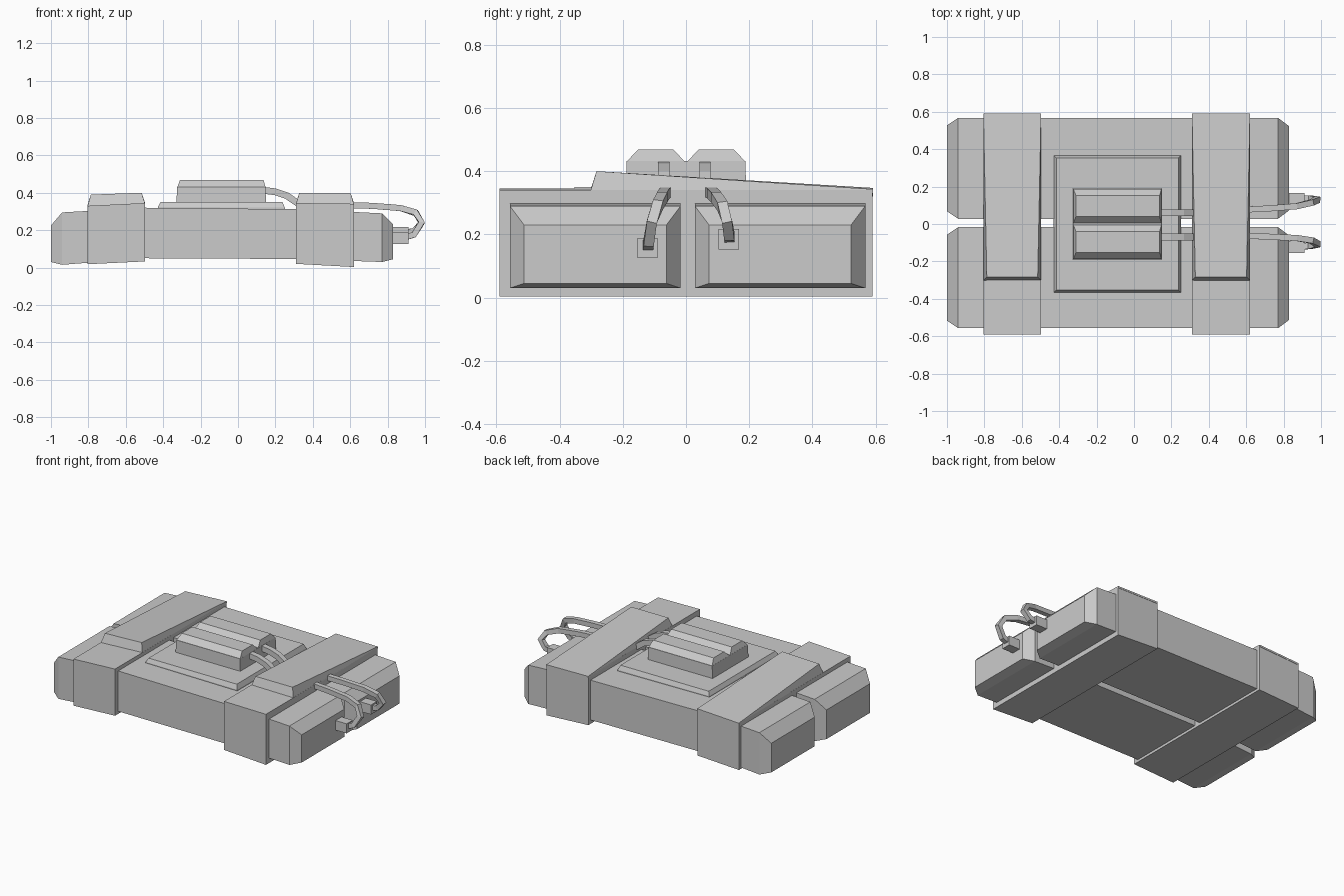
import bpy, bmesh
from mathutils import Vector

if "Cube" in bpy.data.objects:
    bpy.data.objects.remove(bpy.data.objects["Cube"])


def loft(name, rings):
    """Skin a list of equal-length point rings and cap both ends."""
    bm = bmesh.new()
    vs = [[bm.verts.new(p) for p in r] for r in rings]
    n = len(rings[0])
    for a, b in zip(vs, vs[1:]):
        for i in range(n):
            j = (i + 1) % n
            bm.faces.new((a[i], a[j], b[j], b[i]))
    bm.faces.new(vs[0])
    bm.faces.new(vs[-1])
    bmesh.ops.recalc_face_normals(bm, faces=bm.faces)
    me = bpy.data.meshes.new(name)
    bm.to_mesh(me)
    bm.free()
    ob = bpy.data.objects.new(name, me)
    bpy.context.collection.objects.link(ob)
    return ob


def rect_x(x, y0, y1, z0, z1):
    return [(x, y0, z0), (x, y1, z0), (x, y1, z1), (x, y0, z1)]


def rect_z(x0, x1, y, z0, z1):
    return [(x0, -y, z0), (x1, -y, z1), (x1, y, z1), (x0, y, z0)]


def sweep(name, pts, w):
    """Square wire along a path, mitred at each point."""
    pts = [Vector(p) for p in pts]
    rings = []
    for i, p in enumerate(pts):
        t = (pts[min(i + 1, len(pts) - 1)] - pts[max(i - 1, 0)]).normalized()
        side = (Vector((0, 1, 0)) - t * t.y).normalized() * w / 2
        up = t.cross(side)
        rings.append([p + side + up, p - side + up, p - side - up, p + side - up])
    return loft(name, rings)


# two slightly bowed blocks with tapered ends: x, y inset, bottom, top
stations = [(-1.0, .04, .03, .225), (-.94, 0, .015, .295), (-.5, 0, .05, .32),
            (.31, 0, .046, .312), (.77, 0, .03, .29), (.83, .045, .045, .23)]
for label, y0, y1 in (("front", -.557, -.017), ("back", .028, .567)):
    loft(label + "_block", [rect_x(x, y0 + i, y1 - i, b, t)
                            for x, i, b, t in stations])

# wrapping bands, each with a wedge-shaped overlapping flap
bands = (("left", -.805, -.497, .018, .033, .33, .345, .39, .40),
         ("right", .31, .62, .02, .003, .345, .341, .40, .40))
for label, x0, x1, b0, b1, t0, t1, f0, f1 in bands:
    loft(label + "_band", [rect_x(x0, -.59, .59, b0, t0),
                           rect_x(x1, -.59, .59, b1, t1)])
    flap = []
    for x, dx, t, f in ((x0, .018, t0, f0), (x1, -.018, t1, f1)):
        flap.append([(x, -.302, t - .004), (x + dx, -.283, f),
                     (x, .592, t + .002), (x, .592, t - .01)])
    loft(label + "_band_flap", flap)

# base plate with a narrow sloped rim
loft("base_plate", [rect_z(-.43, .25, .365, .31, .305),
                    rect_z(-.428, .25, .365, .325, .32),
                    rect_z(-.415, .238, .353, .35, .35)])

# control box and its two ridges
loft("control_box", [rect_z(-.33, .15, .19, .34, .34),
                     rect_z(-.325, .147, .188, .432, .432)])
for label, s in (("front", -1), ("back", 1)):
    loft(label + "_ridge", [
        [(x0, s * ya, z), (x1, s * ya, z), (x1, s * yb, z), (x0, s * yb, z)]
        for x0, x1, ya, yb, z in ((-.325, .147, .003, .188, .43),
                                  (-.31, .137, .04, .152, .468))])

# wires: box to band, then band looping back to the end plugs
runs = (("front", -.07, [(.55, -.06, .335), (.72, -.068, .33), (.87, -.075, .318),
                         (.95, -.088, .295), (.982, -.108, .24), (.94, -.118, .175),
                         (.87, -.122, .155)], -.122, .157),
        ("back", .06, [(.55, .075, .335), (.72, .083, .33), (.87, .095, .318),
                       (.95, .115, .29), (.98, .13, .24), (.94, .137, .195),
                       (.87, .137, .185)], .135, .185))
for label, y, path, py, pz in runs:
    sweep(label + "_box_wire", [(.12, y, .415), (.2, y, .405), (.26, y, .385),
                                (.34, y, .33)], .036)
    sweep(label + "_loop_wire", path, .032)
    sweep(label + "_plug", [(.8, py, pz), (.912, py, pz)], .064)
